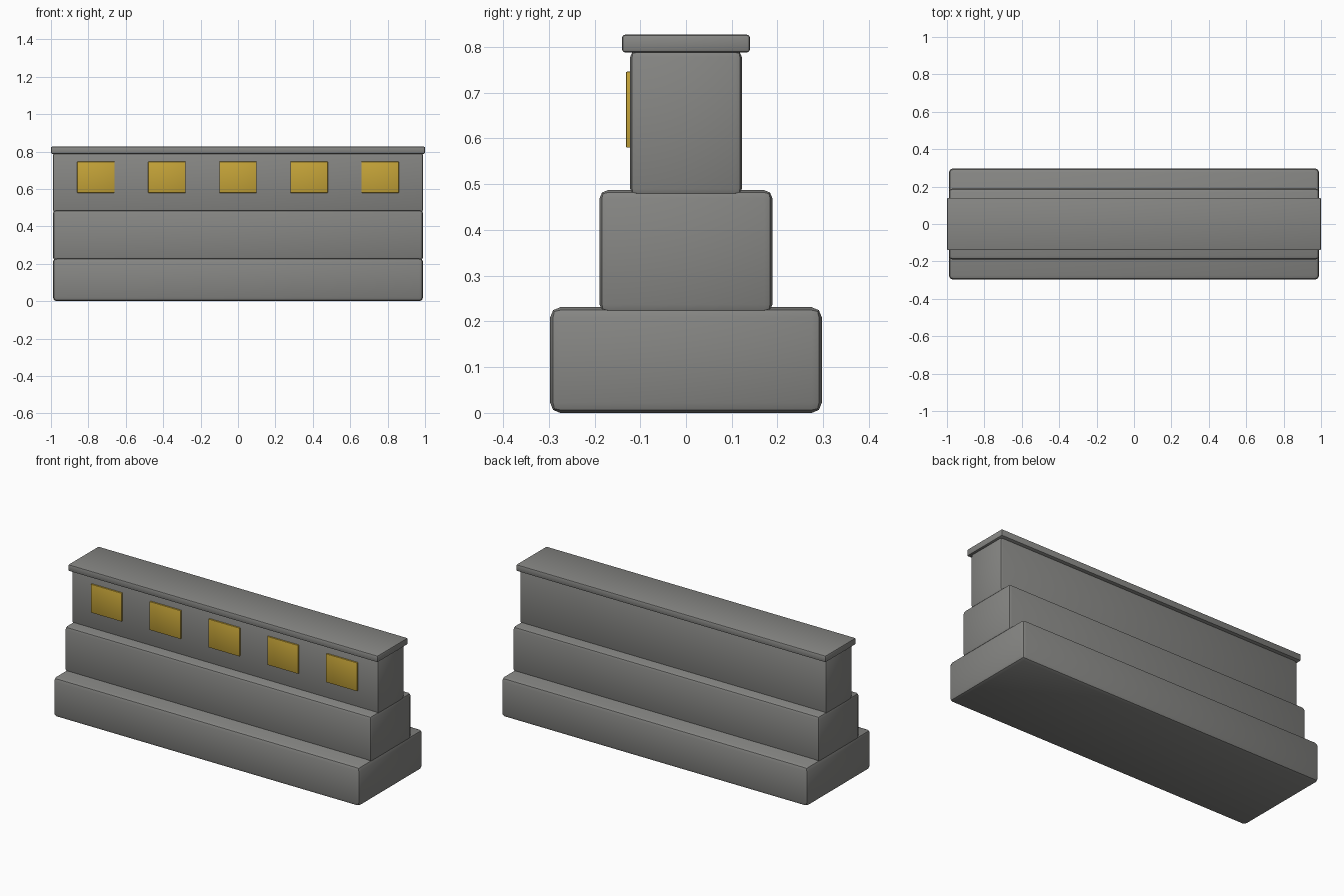
import bpy

default = bpy.data.objects.get("Cube")
if default:
    bpy.data.objects.remove(default, do_unlink=True)


def make_material(name, color):
    mat = bpy.data.materials.new(name)
    mat.use_nodes = True
    mat.diffuse_color = color
    mat.node_tree.nodes["Principled BSDF"].inputs["Base Color"].default_value = color
    return mat


stone = make_material("grey stone", (0.24, 0.24, 0.23, 1))
gold = make_material("gold", (0.56, 0.37, 0.04, 1))


def add_block(name, size, center, material, bevel):
    """Box with softly rounded edges."""
    bpy.ops.mesh.primitive_cube_add(size=1, location=center)
    block = bpy.context.object
    block.name = name
    block.scale = size
    bpy.ops.object.transform_apply(location=False, rotation=False, scale=True)
    block.data.materials.append(material)
    mod = block.modifiers.new("rounded edges", 'BEVEL')
    mod.width = bevel
    mod.segments = 2
    bpy.ops.object.modifier_apply(modifier=mod.name)
    bpy.ops.object.shade_smooth_by_angle()
    return block


# Stepped tiers and coping: name, length, depth, bottom, top, bevel
tiers = [
    ("base_tier", 1.98, 0.594, 0, 0.231, 0.022),
    ("middle_tier", 1.98, 0.378, 0.219, 0.487, 0.018),
    ("upper_wall", 1.98, 0.244, 0.476, 0.792, 0.014),
    ("coping", 2.0, 0.28, 0.788, 0.827, 0.007),
]
for name, length, depth, bottom, top, bevel in tiers:
    add_block(name, (length, depth, top - bottom),
              (0, 0, (bottom + top) / 2), stone, bevel)

# Row of raised panels along the front of the upper wall
for i in range(5):
    add_block(f"front_panel_{i + 1}", (0.2, 0.02, 0.166),
              ((i - 2) * 0.38, -0.121, 0.663), gold, 0.002)
